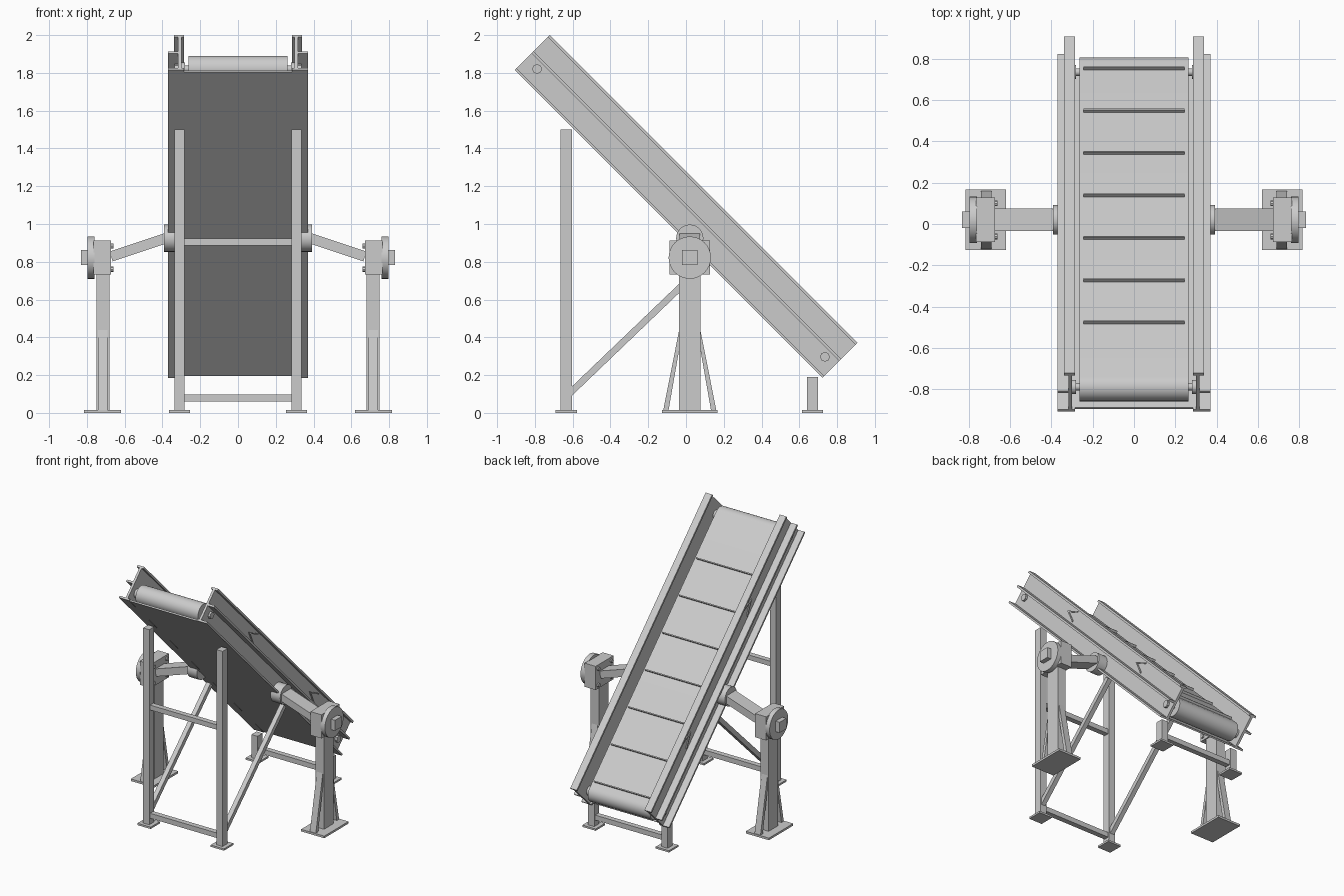
import bpy, bmesh, math
from mathutils import Matrix, Vector

cube = bpy.data.objects.get("Cube")
if cube:
    bpy.data.objects.remove(cube, do_unlink=True)

steel = bpy.data.materials.new("light_grey_steel")
steel.use_nodes = True
GREY = (0.6, 0.6, 0.6, 1)
steel.diffuse_color = GREY
steel.node_tree.nodes["Principled BSDF"].inputs["Base Color"].default_value = GREY

# Conveyor frame: local y runs down the slope, local z is normal to the belt
SLOPE = Matrix.Translation((0, -0.907, 1.815)) @ Matrix.Rotation(-math.pi / 4, 4, 'X')
FLAT = Matrix.Identity(4)
LENGTH, HEIGHT = 2.305, 0.262
ROLL_R, ROLL_N, ROLL_TOP, ROLL_LOW = 0.07, 0.088, 0.08, 2.235


def finish(name, bm, mirror=False, smooth=False):
    bmesh.ops.recalc_face_normals(bm, faces=bm.faces)
    mesh = bpy.data.meshes.new(name)
    bm.to_mesh(mesh)
    bm.free()
    mesh.materials.append(steel)
    obj = bpy.data.objects.new(name, mesh)
    bpy.context.collection.objects.link(obj)
    if mirror:
        obj.modifiers.new("mirror", 'MIRROR')
    if smooth:
        bpy.ops.object.select_all(action='DESELECT')
        obj.select_set(True)
        bpy.context.view_layer.objects.active = obj
        bpy.ops.object.shade_smooth_by_angle(angle=math.radians(35))
    return obj


def box(name, x, y, z, frame=FLAT, mirror=False):
    """Box from (min, max) ranges."""
    bm = bmesh.new()
    size = [r[1] - r[0] for r in (x, y, z)]
    mid = [(r[0] + r[1]) / 2 for r in (x, y, z)]
    bmesh.ops.create_cube(bm, size=1, matrix=frame @ Matrix.Translation(mid) @ Matrix.Diagonal((*size, 1)))
    return finish(name, bm, mirror)


def prism(name, points, x, frame=FLAT, mirror=False, smooth=False):
    """Side outline of (y, z) points extruded across the x range."""
    bm = bmesh.new()
    face = bm.faces.new([bm.verts.new((x[0], *p)) for p in points])
    out = bmesh.ops.extrude_face_region(bm, geom=[face])
    verts = [v for v in out["geom"] if isinstance(v, bmesh.types.BMVert)]
    bmesh.ops.translate(bm, verts=verts, vec=(x[1] - x[0], 0, 0))
    bm.transform(frame)
    return finish(name, bm, mirror, smooth)


def disc(name, y, z, r, x, frame=FLAT, mirror=True, sides=32):
    pts = [(y + r * math.cos(a), z + r * math.sin(a))
           for a in (2 * math.pi * i / sides for i in range(sides))]
    return prism(name, pts, x, frame, mirror, sides > 8)


def bar(name, a, b, wide, thick, mirror=True):
    """Rectangular bar between two points; wide is the horizontal side."""
    a, b = Vector(a), Vector(b)
    d = (b - a).normalized()
    side = d.cross(Vector((0, 0, 1))).normalized()
    rot = Matrix((side, side.cross(d), d)).transposed().to_4x4()
    rot.translation = (a + b) / 2
    bm = bmesh.new()
    bmesh.ops.create_cube(bm, size=1, matrix=rot @ Matrix.Diagonal((wide, thick, (b - a).length, 1)))
    return finish(name, bm, mirror)


# Side rails: web with top, middle and bottom flanges
RUN = (0, LENGTH)
box("rail_web", (0.30, 0.318), RUN, (0, HEIGHT), SLOPE, True)
box("rail_top_flange", (0.285, 0.34), RUN, (HEIGHT - 0.015, HEIGHT), SLOPE, True)
box("rail_middle_flange", (0.31, 0.37), RUN, (0.125, 0.14), SLOPE, True)
box("rail_bottom_flange", (0.285, 0.37), RUN, (0, 0.014), SLOPE, True)
box("bottom_pan", (-0.29, 0.29), (0.014, 2.29), (0.001, 0.012), SLOPE)

# Direction chevrons on the outside of the rails
for i, tip in enumerate((0.62, 1.655)):
    arrow = [(tip, 0.196), (tip + 0.12, 0.238), (tip + 0.12, 0.228),
             (tip + 0.025, 0.196), (tip + 0.115, 0.162), (tip + 0.115, 0.152)]
    prism(f"chevron_{i + 1}", arrow, (0.317, 0.325), SLOPE, True)

# Belt loop around both rollers
loop = []
for centre, start in ((ROLL_LOW, 90), (ROLL_TOP, 270)):
    for i in range(17):
        a = math.radians(start - i * 180 / 16)
        loop.append((centre + ROLL_R * math.cos(a), ROLL_N + ROLL_R * math.sin(a)))
prism("belt", loop, (-0.263, 0.263), SLOPE, smooth=True)
for i in range(7):
    u = 0.443 + 0.29 * i
    box(f"belt_cleat_{i + 1}", (-0.245, 0.245), (u - 0.004, u + 0.004), (0.15, 0.175), SLOPE)

# Roller axles, bearings and outer nuts
for end, u in (("top", ROLL_TOP), ("low", ROLL_LOW)):
    disc(f"{end}_axle", u, ROLL_N, 0.018, (0.25, 0.31), SLOPE)
    disc(f"{end}_bearing", u, ROLL_N, 0.034, (0.28, 0.305), SLOPE)
    disc(f"{end}_axle_nut", u, ROLL_N, 0.026, (0.31, 0.335), SLOPE, sides=8)

# Tall and short legs with feet and cross bars
for end, y, top in (("front", -0.634, 1.5), ("rear", 0.67, 0.19)):
    box(f"{end}_leg", (0.283, 0.335), (y - 0.03, y + 0.03), (0, top), mirror=True)
    box(f"{end}_foot", (0.253, 0.365), (y - 0.056, y + 0.056), (0, 0.014), mirror=True)
    box(f"{end}_low_cross_bar", (-0.285, 0.285), (y - 0.02, y + 0.02), (0.06, 0.098))
box("front_high_cross_bar", (-0.285, 0.285), (-0.654, -0.614), (0.885, 0.922))
bar("diagonal_brace", (0.31, -0.62, 0.1), (0.31, 0.1, 0.79), 0.035, 0.035)

# Side posts with base plates and splayed struts
MID = 0.02
box("side_post", (0.68, 0.75), (MID - 0.056, MID + 0.056), (0, 0.75), mirror=True)
box("side_base_plate", (0.62, 0.815), (MID - 0.146, MID + 0.146), (0, 0.016), mirror=True)
for name, s in (("front_strut", -1), ("rear_strut", 1)):
    outline = [(MID + s * y, z) for y, z in ((0.14, 0.016), (0.112, 0.016), (0.05, 0.37), (0.05, 0.47))]
    prism(name, outline, (0.69, 0.74), mirror=True)

# Pivot housings with round cover, square shaft end and bolts
AXIS = 0.822
box("pivot_housing", (0.672, 0.765), (MID - 0.108, MID + 0.108), (AXIS - 0.09, AXIS + 0.09), mirror=True)
disc("pivot_cover", MID, AXIS, 0.112, (0.76, 0.797))
box("square_shaft_end", (0.79, 0.832), (MID - 0.04, MID + 0.04), (AXIS - 0.04, AXIS + 0.04), mirror=True)
for i in range(4):
    y, z = (1 if i % 2 else -1), (1 if i // 2 else -1)
    disc(f"housing_bolt_{i + 1}", MID + 0.08 * y, AXIS + 0.062 * z, 0.014, (0.66, 0.68), sides=8)

# Arms joining the housings to hubs on the rails
bar("support_arm", (0.36, MID, 0.932), (0.672, MID, 0.828), 0.11, 0.055)
disc("arm_hub", MID, 0.925, 0.072, (0.31, 0.392))
